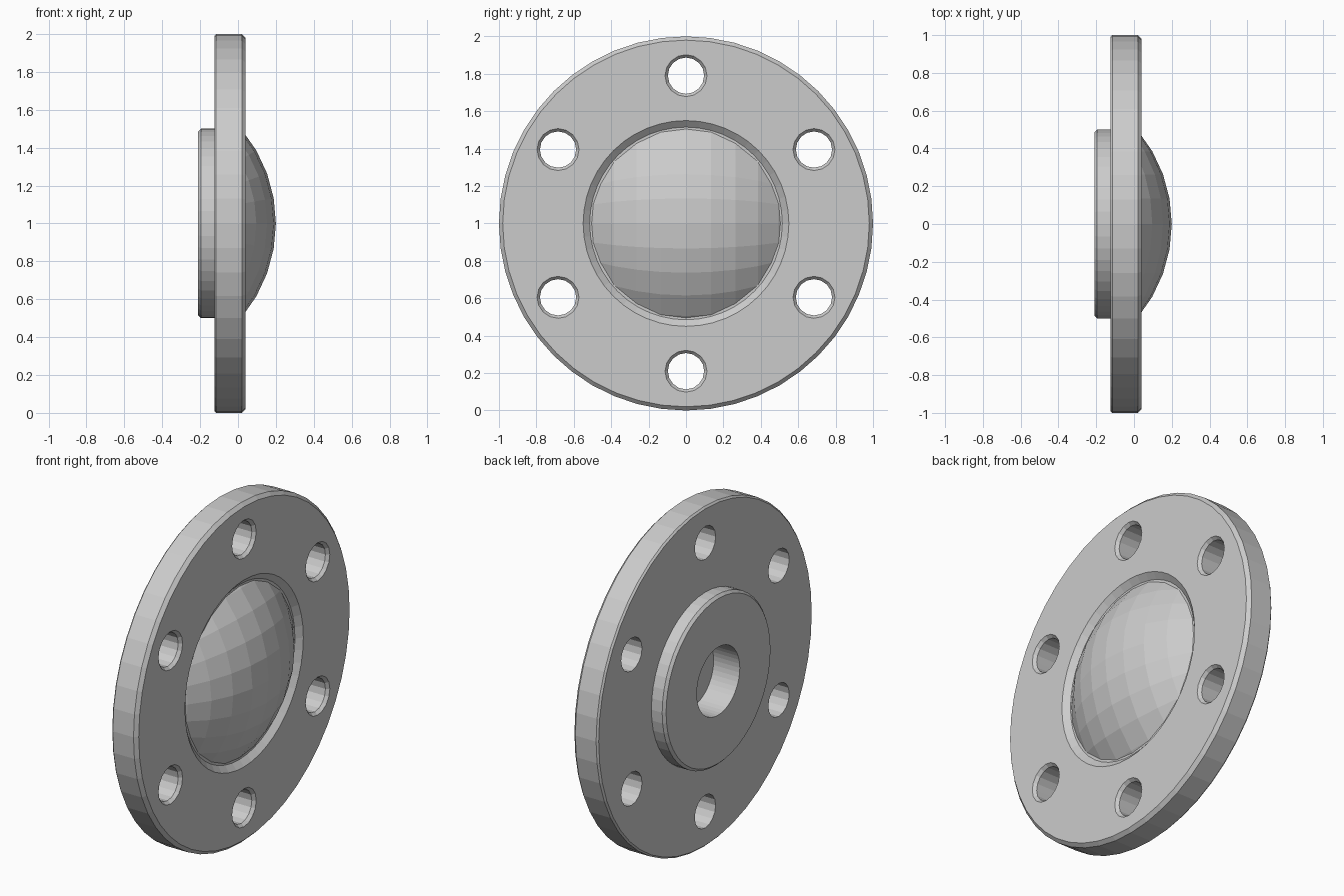
import bpy, bmesh
from math import pi, cos, sin, sqrt
from mathutils import Matrix, Vector

cube = bpy.data.objects.get("Cube")
if cube:
    bpy.data.objects.remove(cube, do_unlink=True)

metal = bpy.data.materials.new("plain grey metal")
metal.use_nodes = True
GREY = (0.6, 0.6, 0.6, 1)
metal.diffuse_color = GREY
metal.node_tree.nodes["Principled BSDF"].inputs["Base Color"].default_value = GREY

CENTRE = Vector((0, 0, 1))


def lathe(bm, profile, segments, centre):
    """Revolve (x, radius) points about an x-parallel axis through centre."""
    rings = []
    for x, r in profile:
        if r == 0:
            rings.append([bm.verts.new(centre + Vector((x, 0, 0)))] * segments)
        else:
            angles = [2 * pi * i / segments for i in range(segments)]
            rings.append([bm.verts.new(centre + Vector((x, r * sin(a), r * cos(a))))
                          for a in angles])
    for a, b in zip(rings, rings[1:]):
        for i in range(segments):
            j = (i + 1) % segments
            corners = list(dict.fromkeys((a[i], a[j], b[j], b[i])))
            bm.faces.new(corners)


def finish(bm, name):
    bmesh.ops.recalc_face_normals(bm, faces=bm.faces[:])
    mesh = bpy.data.meshes.new(name)
    bm.to_mesh(mesh)
    bm.free()
    mesh.materials.append(metal)
    obj = bpy.data.objects.new(name, mesh)
    bpy.context.collection.objects.link(obj)
    return obj


# Flange with rear boss, blind centre bore and front dome seat
bm = bmesh.new()
lathe(bm, [(-0.04, 0), (-0.04, 0.2), (-0.21, 0.2), (-0.21, 0.485),
           (-0.195, 0.5), (-0.125, 0.5), (-0.125, 0.99), (-0.115, 1),
           (0.02, 1), (0.04, 0.98), (0.04, 0.55), (0.01, 0.515), (0.01, 0)],
      48, CENTRE)
flange = finish(bm, "flange")

# Six bolt holes, countersunk at the dome side
bm = bmesh.new()
for k in range(6):
    a = k * pi / 3
    lathe(bm, [(-0.3, 0), (-0.3, 0.097), (0.022, 0.097), (0.06, 0.129), (0.06, 0)],
          16, CENTRE + 0.79 * Vector((0, sin(a), cos(a))))
cutter = finish(bm, "bolt_hole_cutter")
cutter.hide_render = True

cut = flange.modifiers.new("bolt_holes", 'BOOLEAN')
cut.operation = 'DIFFERENCE'
cut.solver = 'EXACT'
cut.object = cutter
bpy.context.view_layer.objects.active = flange
bpy.ops.object.modifier_apply(modifier=cut.name)
bpy.data.objects.remove(cutter, do_unlink=True)

# Dome: cap of a faceted ball, its poles lying along y
APEX, RADIUS = 0.2, 0.77
bm = bmesh.new()
bmesh.ops.create_uvsphere(bm, u_segments=36, v_segments=18, radius=RADIUS,
                          matrix=Matrix.Translation((APEX - RADIUS, 0, 1))
                          @ Matrix.Rotation(pi / 2, 4, 'X'))
bmesh.ops.bisect_plane(bm, geom=bm.verts[:] + bm.edges[:] + bm.faces[:],
                       plane_co=(0.005, 0, 0), plane_no=(1, 0, 0), clear_inner=True)
bmesh.ops.holes_fill(bm, edges=[e for e in bm.edges if e.is_boundary], sides=0)
dome = finish(bm, "dome")
